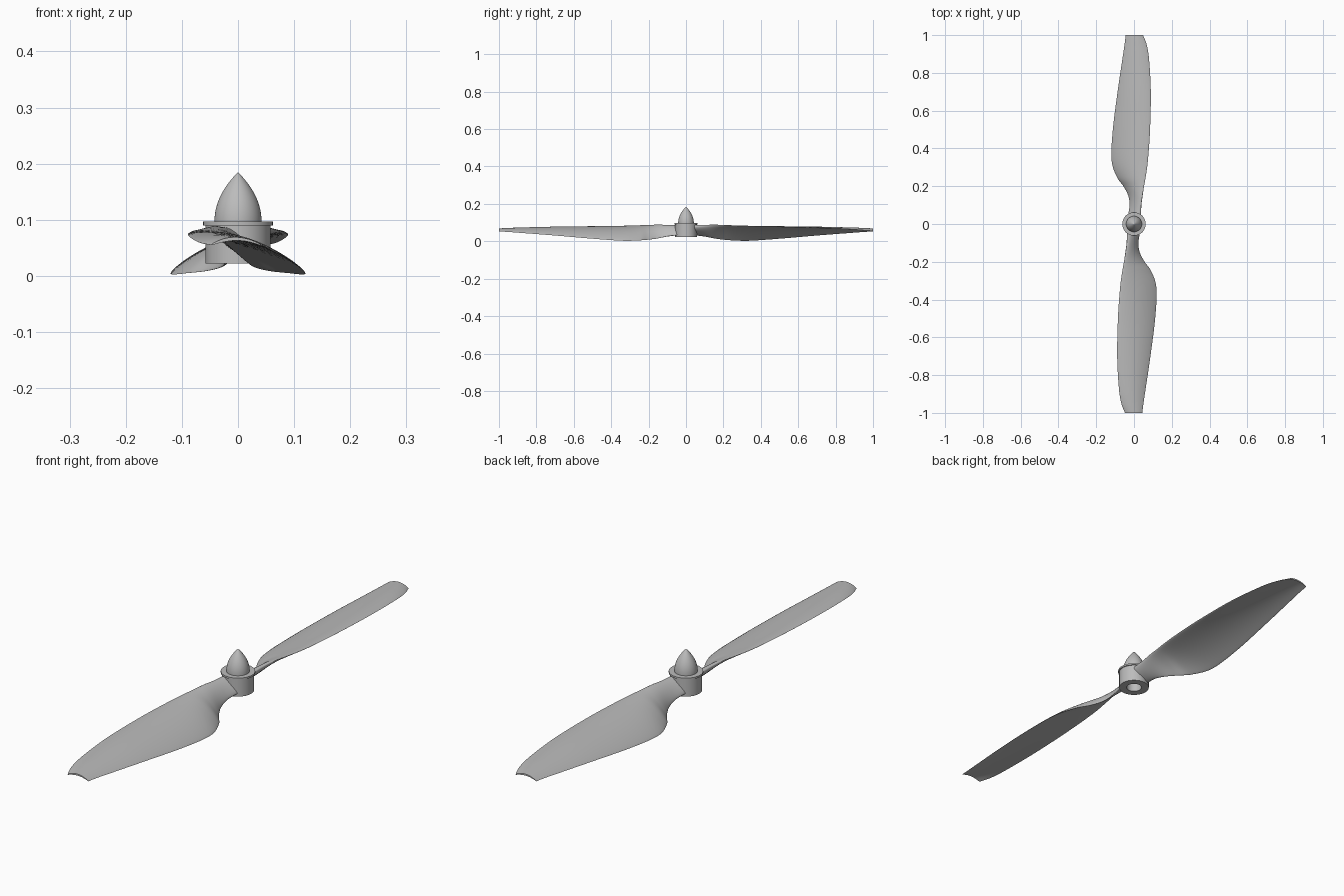
import bpy, bmesh, math
from mathutils import Vector

cube = bpy.data.objects.get("Cube")
if cube:
    bpy.data.objects.remove(cube)

grey = bpy.data.materials.new("plain grey")
grey.use_nodes = True
colour = (0.5, 0.5, 0.5, 1)
grey.diffuse_color = colour
grey.node_tree.nodes["Principled BSDF"].inputs["Base Color"].default_value = colour


def finish(name, bm, angle):
    """Turn a bmesh into a smooth-shaded object that keeps its sharp edges."""
    bmesh.ops.recalc_face_normals(bm, faces=bm.faces)
    mesh = bpy.data.meshes.new(name)
    bm.to_mesh(mesh)
    bm.free()
    mesh.materials.append(grey)
    obj = bpy.data.objects.new(name, mesh)
    bpy.context.collection.objects.link(obj)
    bpy.ops.object.select_all(action="DESELECT")
    obj.select_set(True)
    bpy.context.view_layer.objects.active = obj
    bpy.ops.object.shade_smooth_by_angle(angle=math.radians(angle))
    return obj


def lathe(name, profile, closed=False, sides=64):
    """Revolve a profile of (radius, height) points about the vertical axis."""
    bm = bmesh.new()
    verts = [bm.verts.new((r, 0, z)) for r, z in profile]
    ring = verts + verts[:1] if closed else verts
    edges = [bm.edges.new(pair) for pair in zip(ring, ring[1:])]
    bmesh.ops.spin(bm, geom=verts + edges, cent=(0, 0, 0), axis=(0, 0, 1),
                   angle=math.tau, steps=sides, use_duplicate=False)
    bmesh.ops.remove_doubles(bm, verts=bm.verts, dist=0.00001)
    return finish(name, bm, 35)


def smooth_rows(rows, steps):
    """Catmull-Rom interpolation through rows of numbers."""
    rows = [Vector(r) for r in rows]
    padded = [rows[0] * 2 - rows[1]] + rows + [rows[-1] * 2 - rows[-2]]
    for a, b, c, d in zip(padded, padded[1:], padded[2:], padded[3:]):
        for i in range(steps):
            t = i / steps
            yield (b * 2 + (c - a) * t + (a * 2 - b * 5 + c * 4 - d) * t ** 2
                   + (b * 3 - a - c * 3 + d) * t ** 3) / 2
    yield rows[-1]


# Blade stations: distance out, leading x and z, trailing x and z, camber, thickness
STATIONS = [
    (0.04, -0.035, 0.083, 0.032, 0.034, 0.000, 0.030),
    (0.10, -0.038, 0.086, 0.023, 0.026, 0.002, 0.022),
    (0.15, -0.045, 0.088, 0.030, 0.016, 0.005, 0.018),
    (0.20, -0.053, 0.086, 0.056, 0.009, 0.008, 0.016),
    (0.25, -0.062, 0.084, 0.091, 0.005, 0.011, 0.015),
    (0.34, -0.074, 0.081, 0.119, 0.003, 0.014, 0.014),
    (0.50, -0.085, 0.078, 0.112, 0.014, 0.015, 0.012),
    (0.70, -0.089, 0.073, 0.087, 0.031, 0.015, 0.010),
    (0.87, -0.080, 0.065, 0.062, 0.044, 0.014, 0.008),
    (0.95, -0.067, 0.059, 0.050, 0.050, 0.013, 0.007),
    (1.00, -0.048, 0.055, 0.044, 0.053, 0.012, 0.006),
]


def section(row, count=18):
    """Closed cambered airfoil loop for one station."""
    y, lead_x, lead_z, trail_x, trail_z, camber, thick = row
    lead, trail = Vector((lead_x, -y, lead_z)), Vector((trail_x, -y, trail_z))
    chord = trail - lead
    up = Vector((-chord.z, 0, chord.x)).normalized()
    loop = []
    for i in range(2 * count):
        a = math.pi * i / count
        s = (1 - math.cos(a)) / 2
        bow = camber * 4 * s * (1 - s)
        half = thick / 2 * math.sin(a) * (1.25 - 0.5 * s)
        loop.append(lead + chord * s + up * (bow + half))
    return loop


def blade(name, turn):
    bm = bmesh.new()
    loops = [[bm.verts.new(p) for p in section(row)]
             for row in smooth_rows(STATIONS, 6)]
    for inner, outer in zip(loops, loops[1:]):
        for i in range(len(inner)):
            bm.faces.new((inner[i - 1], inner[i], outer[i], outer[i - 1]))
    bm.faces.new(loops[0])
    bm.faces.new(loops[-1])
    finish(name, bm, 50).rotation_euler.z = turn


blade("front_blade", 0)
blade("back_blade", math.pi)

# Hub with a shaft bore open at the bottom
lathe("hub", [(0, 0.075), (0.029, 0.075), (0.029, 0.022), (0.058, 0.022),
              (0.058, 0.091), (0, 0.091)])

# Washer that clamps the hub
lathe("washer", [(0, 0.090), (0.062, 0.090), (0.062, 0.097), (0, 0.097)])

# Pointed spinner nut
base, height, radius, rings = 0.096, 0.089, 0.042, 20
lathe("spinner", [(0, base)] + [
    (radius * (1 - (i / rings) ** 2.1), base + height * i / rings)
    for i in range(rings + 1)])
